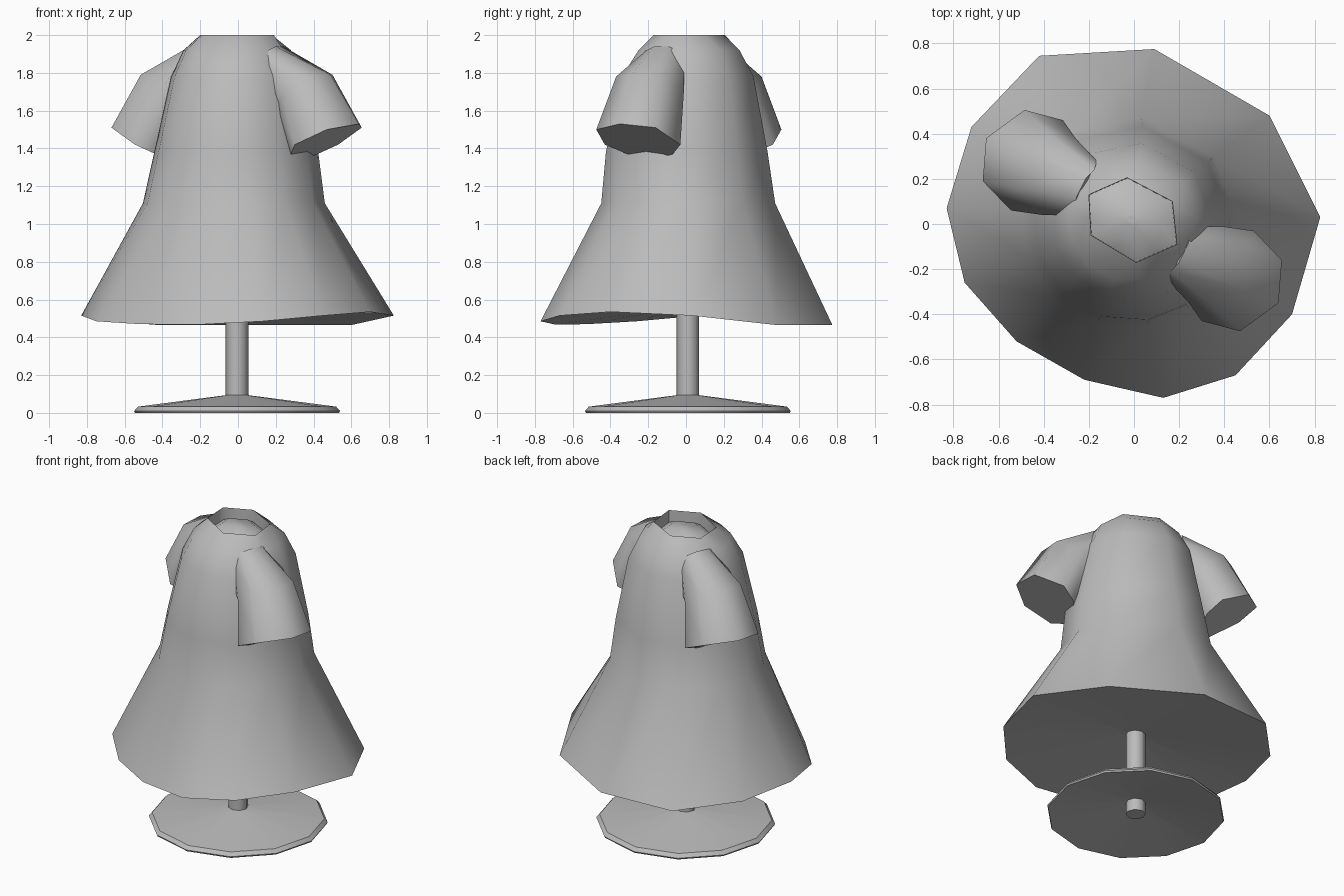
import bpy, bmesh, math
from mathutils import Vector

if "Cube" in bpy.data.objects:
    bpy.data.objects.remove(bpy.data.objects["Cube"])

grey = bpy.data.materials.new("grey")
grey.diffuse_color = (0.5, 0.5, 0.5, 1)
grey.use_nodes = True
grey.node_tree.nodes["Principled BSDF"].inputs["Base Color"].default_value = grey.diffuse_color


def loft(name, rings, angle=70, closed=False):
    """Skin a list of equal-length rings, with sharp-edged end caps unless closed."""
    bm = bmesh.new()
    vs = [[bm.verts.new(p) for p in r] for r in rings]
    n = len(rings[0])
    pairs = list(zip(vs, vs[1:])) + ([(vs[-1], vs[0])] if closed else [])
    for a, b in pairs:
        for i in range(n):
            j = (i + 1) % n
            bm.faces.new((a[i], a[j], b[j], b[i]))
    if not closed:
        for cap in (bm.faces.new(vs[0][::-1]), bm.faces.new(vs[-1])):
            for e in cap.edges:
                e.smooth = False
    bmesh.ops.recalc_face_normals(bm, faces=bm.faces)
    me = bpy.data.meshes.new(name)
    bm.to_mesh(me)
    bm.free()
    me.materials.append(grey)
    ob = bpy.data.objects.new(name, me)
    bpy.context.collection.objects.link(ob)
    bpy.ops.object.select_all(action='DESELECT')
    bpy.context.view_layer.objects.active = ob
    ob.select_set(True)
    bpy.ops.object.shade_smooth_by_angle(angle=math.radians(angle))
    return ob


def ring(n, r, z, cx=0, cy=0):
    return [(cx + r * math.cos(2 * math.pi * i / n),
             cy + r * math.sin(2 * math.pi * i / n), z) for i in range(n)]


# dress: uneven hem, oval rings, hexagonal neck with a shallow dome inside
hem = [(.825, .03, .515), (.60, .48, .465), (.09, .775, .465), (-.42, .745, .465),
       (-.72, .43, .49), (-.83, .07, .515), (-.75, -.26, .485), (-.52, -.52, .47),
       (-.22, -.69, .467), (.13, -.77, .485), (.45, -.67, .515), (.70, -.40, .535)]
angles = [math.atan2(y, x) for x, y, z in hem]


def oval(z, x0, x1, y0, y1):
    cx, cy, rx, ry = (x0 + x1) / 2, (y0 + y1) / 2, (x1 - x0) / 2, (y1 - y0) / 2
    return [(cx + rx * math.cos(a), cy + ry * math.sin(a), z) for a in angles]


hexagon = [Vector(p) for p in [(.17, .10, 2), (-.03, .205, 2), (-.20, .13, 2),
                               (-.19, -.05, 2), (.01, -.17, 2), (.19, -.09, 2)]]
neck = []
for i, p in enumerate(hexagon):
    neck += [(hexagon[i - 1] + p) / 2, p]
centre = sum(hexagon, Vector()) / 6


def inner(scale, z):
    return [((p - centre) * scale + centre).to_2d().to_3d() + Vector((0, 0, z)) for p in neck]


# slightly hollowed underside, then the outside, then the neck dome
underside = [(x * .04, y * .04, .56) for x, y, z in hem]
dress = loft("dress", [underside, hem,
                       oval(1.11, -.505, .46, -.455, .475),
                       oval(1.38, -.445, .425, -.43, .435),
                       oval(1.78, -.355, .345, -.345, .36),
                       oval(1.92, -.29, .28, -.255, .285),
                       neck, inner(.99, 1.92), inner(.6, 1.965), inner(.1, 1.98)])

# sleeves: shoulder, elbow and cuff rings; the other one is turned half around
shoulder = [(.15, -.25, 1.84), (.16, -.21, 1.92), (.20, -.17, 1.94), (.24, -.09, 1.94),
            (.25, -.01, 1.90), (.15, 0, 1.75), (.08, -.08, 1.70), (.10, -.20, 1.70)]
elbow = [(.24, -.345, 1.68), (.36, -.37, 1.78), (.49, -.29, 1.79), (.50, -.13, 1.79),
         (.39, -.01, 1.72), (.28, -.02, 1.65), (.20, -.14, 1.60), (.20, -.27, 1.62)]
cuff = [(.30, -.43, 1.42), (.47, -.475, 1.50), (.64, -.35, 1.53), (.655, -.16, 1.51),
        (.53, -.03, 1.42), (.42, -.07, 1.37), (.33, -.18, 1.34), (.28, -.31, 1.37)]
sleeve = [shoulder, elbow, cuff]
loft("right_sleeve", sleeve)
loft("left_sleeve", [[(-x - .015, -y + .03, z) for x, y, z in r] for r in sleeve])

# stand: pole and a thin hollow conical foot
loft("pole", [ring(8, .06, z, -.005, .01) for z in (0.0, .6)])
loft("foot", [ring(12, r, z, -.005, .01) for r, z in
              ((.05, .095), (.525, .033), (.545, .01), (.54, 0), (.05, .08))],
     angle=35, closed=True)
